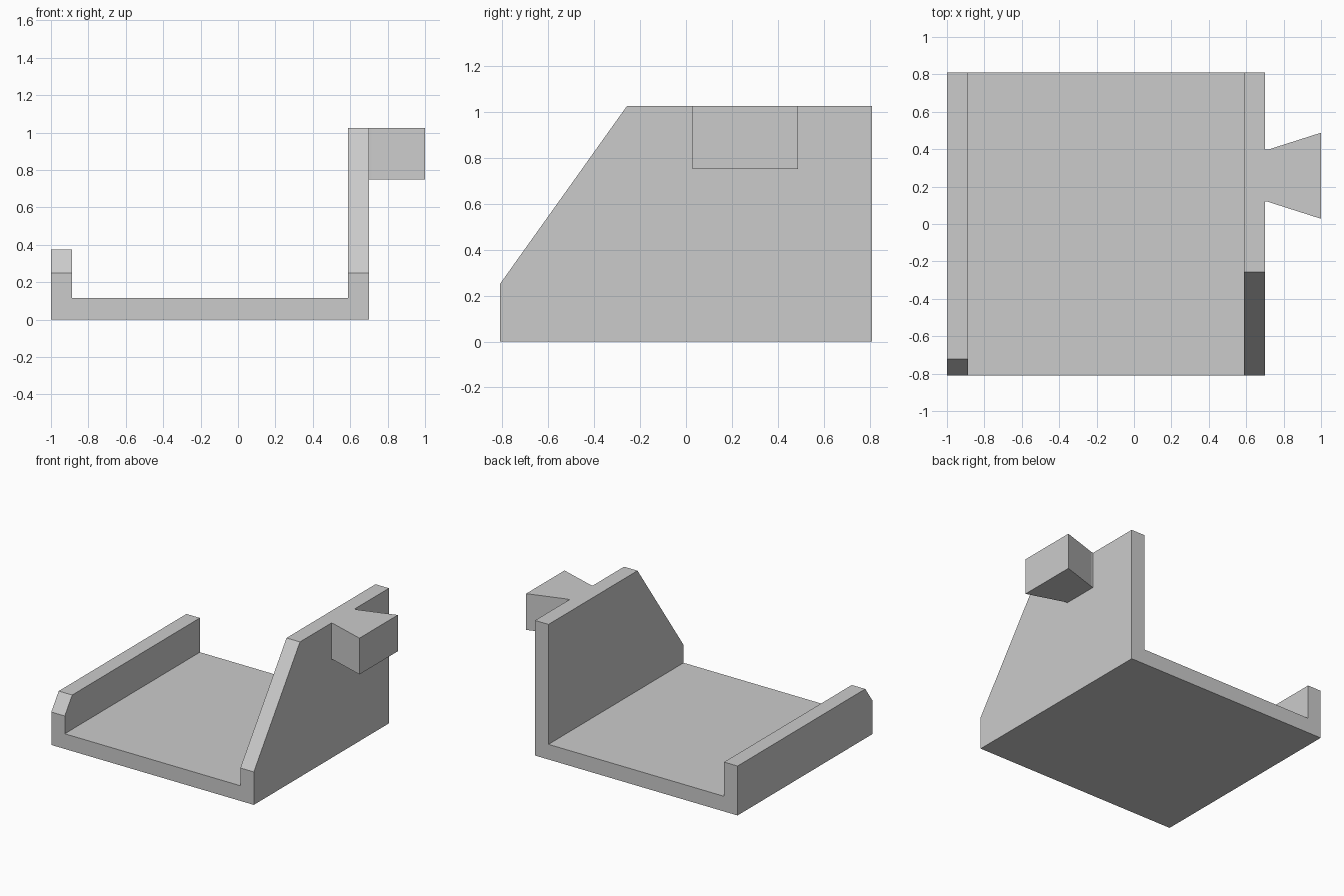
import bpy
import bmesh
from mathutils import Vector

cube = bpy.data.objects.get("Cube")
if cube:
    bpy.data.objects.remove(cube, do_unlink=True)

grey = bpy.data.materials.new("light grey")
grey.use_nodes = True
colour = (0.6, 0.6, 0.6, 1)
grey.diffuse_color = colour
grey.node_tree.nodes["Principled BSDF"].inputs["Base Color"].default_value = colour


def extrude_profile(points, offset):
    """Closed profile extruded along an offset, as a bmesh."""
    bm = bmesh.new()
    face = bm.faces.new([bm.verts.new(p) for p in points])
    result = bmesh.ops.extrude_face_region(bm, geom=[face])
    verts = [v for v in result["geom"] if isinstance(v, bmesh.types.BMVert)]
    bmesh.ops.translate(bm, verts=verts, vec=offset)
    return bm


def finish(bm, name):
    bmesh.ops.recalc_face_normals(bm, faces=bm.faces[:])
    mesh = bpy.data.meshes.new(name)
    bm.to_mesh(mesh)
    bm.free()
    mesh.materials.append(grey)
    obj = bpy.data.objects.new(name, mesh)
    bpy.context.collection.objects.link(obj)
    return obj


left, right = -1.0, 0.70
wall = 0.113
depth = 0.81
floor_top, low_top, high_top = 0.115, 0.375, 1.025

# Channel: floor with a low wall and a tall wall, one cross-section
section = [(left, 0), (right, 0), (right, high_top), (right - wall, high_top),
           (right - wall, floor_top), (left + wall, floor_top),
           (left + wall, low_top), (left, low_top)]
bm = extrude_profile([(x, -depth, z) for x, z in section], (0, 2 * depth, 0))

# One sloping cut trims the front corners of both walls
foot, head = Vector((0, -depth, 0.25)), Vector((0, -0.257, high_top))
slope = head - foot
bmesh.ops.recalc_face_normals(bm, faces=bm.faces[:])
cut = bmesh.ops.bisect_plane(
    bm, geom=bm.verts[:] + bm.edges[:] + bm.faces[:], plane_co=foot,
    plane_no=(0, -slope.z, slope.y), clear_outer=True)
bmesh.ops.holes_fill(bm, edges=[e for e in bm.edges if e.is_boundary], sides=0)
finish(bm, "channel_body")

# Flared dovetail tab on the outside of the tall wall
middle, neck, flare = 0.258, 0.139, 0.23
outline = [(right, -neck), (right + 0.015, -neck), (1.0, -flare),
           (1.0, flare), (right + 0.015, neck), (right, neck)]
bm = extrude_profile([(x, middle + y, 0.75) for x, y in outline],
                     (0, 0, high_top - 0.75))
finish(bm, "dovetail_tab")
